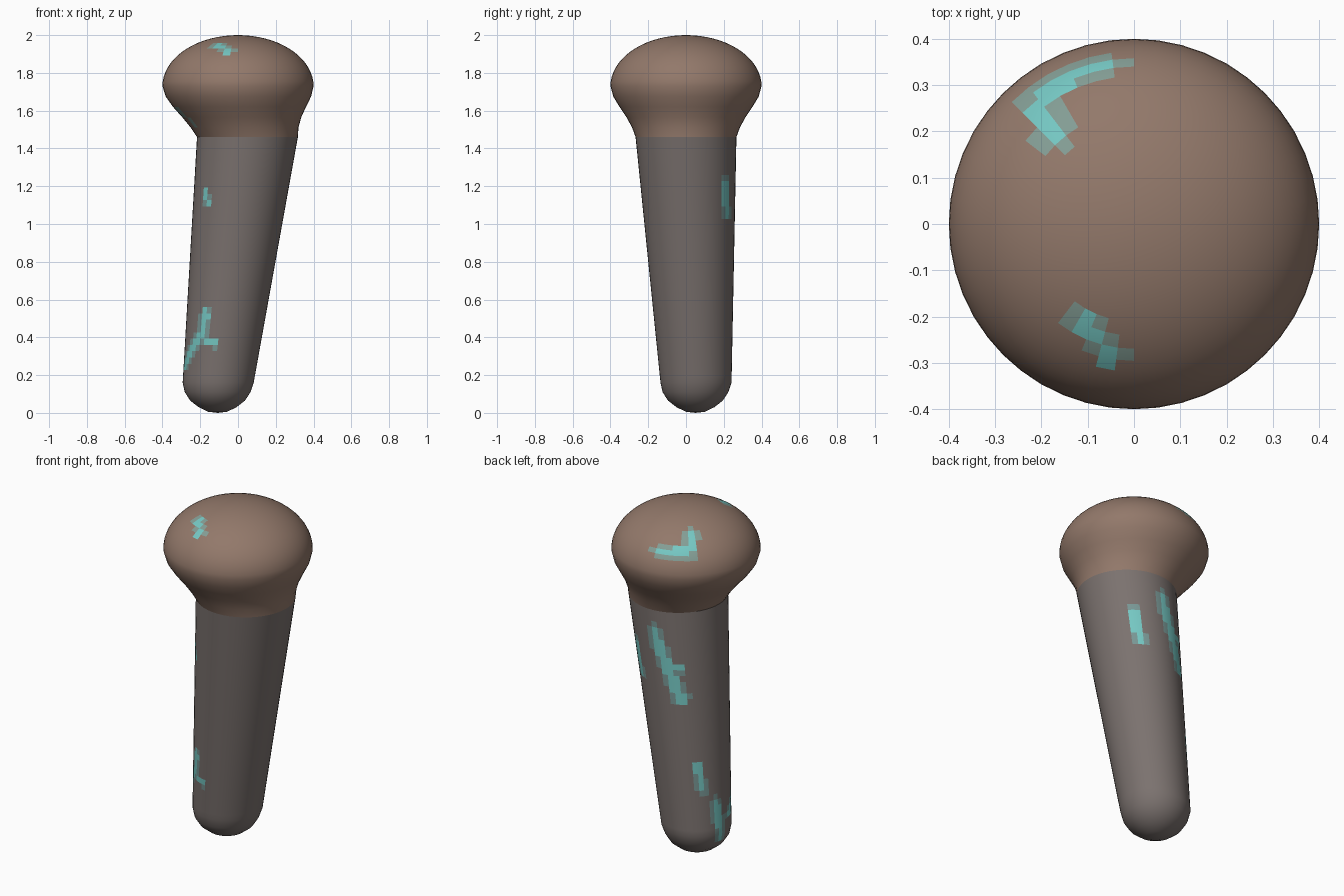
import bpy, bmesh, math
from mathutils import Vector
from mathutils.geometry import intersect_point_line

if "Cube" in bpy.data.objects:
    bpy.data.objects.remove(bpy.data.objects["Cube"])

SEGS = 48


def material(name, rgb):
    m = bpy.data.materials.new(name)
    m.diffuse_color = (*rgb, 1)
    m.use_nodes = True
    m.node_tree.nodes["Principled BSDF"].inputs["Base Color"].default_value = m.diffuse_color
    return m


brown = material("cap_brown", (0.29, 0.19, 0.145))
grey = material("stem_grey", (0.2, 0.17, 0.16))
teal = material("spot_teal", (0.18, 0.58, 0.55))
halo_brown = material("spot_edge_cap", (0.23, 0.34, 0.30))
halo_grey = material("spot_edge_stem", (0.19, 0.31, 0.30))


def ring_at(z):
    """Stem axis and radius: leaning, tapered shaft."""
    t = (z - 0.16) / 1.30
    return (-0.105 + 0.155 * t, 0.053 - 0.053 * t, 0.188 + 0.079 * t)


def on_stem(deg, z):
    x, y, r = ring_at(z)
    a = math.radians(deg)
    return Vector((x + r * math.cos(a), y + r * math.sin(a), z))


def on_cap(x, y):
    return Vector((x, y, 1.73 + 0.27 * math.sqrt(max(0, 1 - (x * x + y * y) / 0.16))))


def distance(p, spot):
    a, b, _ = spot
    _, t = intersect_point_line(p, a, b)
    return (p - a.lerp(b, min(1, max(0, t)))).length


def loft(name, rings, pole, base, halo, spots):
    """Skin round rings (x, y, z, r), close one end at the pole, paint spots."""
    bm = bmesh.new()
    loops = []
    for x, y, z, r in rings:
        loops.append([bm.verts.new((x + r * math.cos(math.tau * i / SEGS),
                                    y + r * math.sin(math.tau * i / SEGS), z))
                      for i in range(SEGS)])
    for lo, hi in zip(loops, loops[1:]):
        for i in range(SEGS):
            j = (i + 1) % SEGS
            bm.faces.new((lo[i], lo[j], hi[j], hi[i]))
    end = loops[-1] if pole[2] > rings[-1][2] else loops[0]
    tip = bm.verts.new(pole)
    for i in range(SEGS):
        j = (i + 1) % SEGS
        bm.faces.new((end[i], end[j], tip) if end is loops[-1] else (end[j], end[i], tip))
    for f in bm.faces:
        f.smooth = True
        c = f.calc_center_median()
        ratio = min(distance(c, s) / s[2] for s in spots)
        f.material_index = 1 if ratio < 0.55 else 2 if ratio < 1 else 0
    me = bpy.data.meshes.new(name)
    bm.to_mesh(me)
    bm.free()
    for m in (base, teal, halo):
        me.materials.append(m)
    ob = bpy.data.objects.new(name, me)
    bpy.context.collection.objects.link(ob)
    return ob


# Stem: rounded foot, then the straight leaning shaft
stem_rings = [(-0.108, 0.05, z, r) for z, r in
              ((0.006, 0.05), (0.03, 0.1), (0.065, 0.145), (0.11, 0.174))]
for k in range(40):
    z = 0.16 + 1.30 * k / 39
    x, y, r = ring_at(z)
    stem_rings.append((x, y, z, r))
stem_spots = [(on_stem(*a), on_stem(*b), w) for a, b, w in (
    ((240, 0.53), (232, 0.40), 0.035), ((232, 0.40), (255, 0.37), 0.03),
    ((232, 0.40), (195, 0.25), 0.04), ((222, 1.17), (226, 1.12), 0.03),
    ((52, 1.22), (55, 1.05), 0.04), ((92, 1.33), (105, 1.15), 0.05),
    ((105, 1.15), (120, 0.96), 0.05), ((105, 1.15), (122, 1.13), 0.035),
    ((134, 0.58), (140, 0.43), 0.032), ((162, 0.34), (170, 0.13), 0.04))]
loft("stem", stem_rings, (-0.108, 0.05, 0), grey, halo_grey, stem_spots)

# Cap: flares out of the stem into a flattened dome
cap_rings = [(0.05, 0, 1.46, 0.267), (0.035, 0, 1.51, 0.285), (0.02, 0, 1.565, 0.315),
             (0.008, 0, 1.62, 0.352), (0.002, 0, 1.675, 0.385)]
for k in range(17):
    a = math.radians(90 * k / 17)
    cap_rings.append((0, 0, 1.73 + 0.27 * math.sin(a), 0.4 * math.cos(a)))
cap_spots = [(on_cap(*a), on_cap(*b), w) for a, b, w in (
    ((-0.18, 0.19), (-0.2, 0.28), 0.045), ((-0.2, 0.28), (-0.13, 0.325), 0.05),
    ((-0.13, 0.325), (-0.05, 0.345), 0.032), ((-0.11, -0.21), (-0.05, -0.29), 0.035))]
cap_spots.append((Vector((-0.29, -0.08, 1.59)), Vector((-0.25, -0.12, 1.56)), 0.03))
loft("cap", cap_rings, (0, 0, 2), brown, halo_brown, cap_spots)
